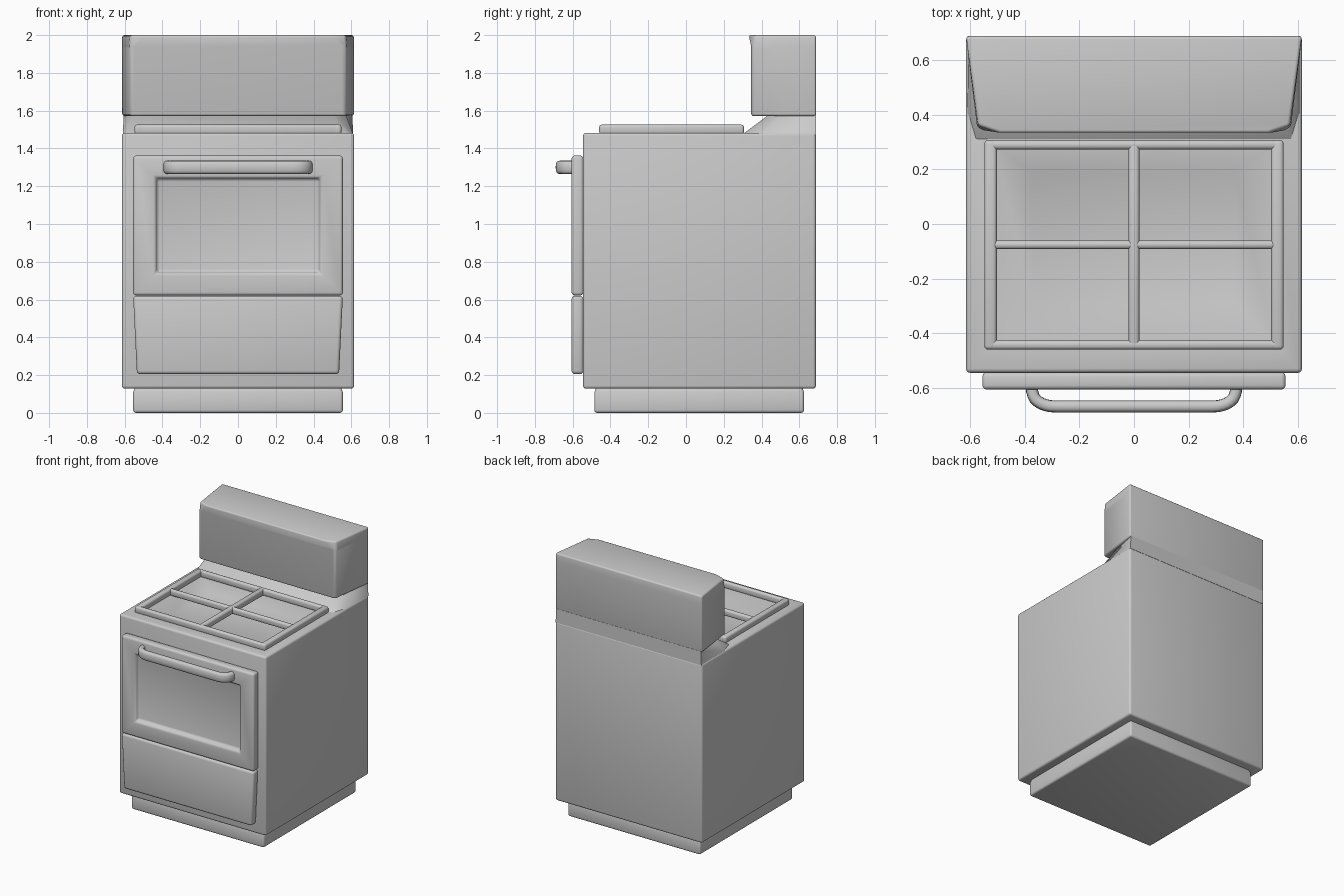
import bpy, bmesh, math
from mathutils import Vector

if "Cube" in bpy.data.objects:
    bpy.data.objects.remove(bpy.data.objects["Cube"])


def loft(name, rings, bevel=0.015, caps=True, segs=3):
    """Skin a list of equal-length point rings, round the sharp edges."""
    bm = bmesh.new()
    rows = [[bm.verts.new(p) for p in r] for r in rings]
    n = len(rows[0])
    for a, b in zip(rows, rows[1:]):
        for i in range(n):
            j = (i + 1) % n
            bm.faces.new((a[i], a[j], b[j], b[i]))
    if caps:
        bm.faces.new(rows[0][::-1])
        bm.faces.new(rows[-1])
    bmesh.ops.recalc_face_normals(bm, faces=bm.faces)
    if bevel:
        edges = [e for e in bm.edges if len(e.link_faces) == 2
                 and e.calc_face_angle() > math.radians(40)]
        bmesh.ops.bevel(bm, geom=edges, offset=bevel, segments=segs,
                        profile=0.5, affect='EDGES', clamp_overlap=True)
    me = bpy.data.meshes.new(name)
    bm.to_mesh(me)
    bm.free()
    ob = bpy.data.objects.new(name, me)
    bpy.context.collection.objects.link(ob)
    bpy.ops.object.select_all(action='DESELECT')
    ob.select_set(True)
    bpy.context.view_layer.objects.active = ob
    bpy.ops.object.shade_smooth_by_angle(angle=math.radians(50))
    return ob


def flat(x, y0, y1, z):
    """Horizontal rectangle, symmetric in x."""
    return [(-x, y0, z), (x, y0, z), (x, y1, z), (-x, y1, z)]


def upright(xb, xt, z0, z1, y):
    """Vertical rectangle facing the front, bottom and top half widths."""
    return [(-xb, y, z0), (xb, y, z0), (xt, y, z1), (-xt, y, z1)]


def box(name, x0, x1, y0, y1, z0, z1, bevel):
    return loft(name, [[(x0, y0, z), (x1, y0, z), (x1, y1, z), (x0, y1, z)]
                       for z in (z0, z1)], bevel)


def mirrored(half, z):
    """Outline at height z from a right-hand half outline (back to front)."""
    return [(x, y, z) for x, y in half] + [(-x, y, z) for x, y in half[::-1]]


# Plinth and cabinet with a shallow sunken cooktop
loft("plinth", [flat(0.555, -0.485, 0.625, 0), flat(0.555, -0.485, 0.625, 0.11),
                flat(0.54, -0.47, 0.61, 0.15)], 0.015)
loft("cabinet", [flat(0.615, -0.545, 0.688, 0.128), flat(0.615, -0.545, 0.688, 1.483),
                 flat(0.51, -0.435, 0.285, 1.483), flat(0.37, -0.29, 0.19, 1.43)], 0.016)

# Sloped neck and overhanging back panel
loft("panel_neck", [mirrored([(0.61, 0.688), (0.61, 0.40), (0.58, 0.30)], 1.475),
                    mirrored([(0.605, 0.688), (0.57, 0.50), (0.50, 0.44)], 1.58)], 0)
lower = [(0.615, 0.688), (0.575, 0.36), (0.56, 0.345)]
upper = [(0.615, 0.688), (0.57, 0.36), (0.49, 0.332)]
loft("back_panel", [mirrored(lower, 1.572), mirrored(lower, 1.94),
                    mirrored(upper, 2.0)], 0.012)

# Burner grate: outer frame bars and crossing bars
z0, z1 = 1.475, 1.526
for s, side in ((-1, "left"), (1, "right")):
    a, b = sorted((s * 0.502, s * 0.548))
    box("grate_bar_" + side, a, b, -0.46, 0.307, z0, z1, 0.014)
for side, a, b in (("front", -0.46, -0.425), ("back", 0.273, 0.307)):
    box("grate_bar_" + side, -0.547, 0.547, a, b, z0, z1, 0.014)
box("grate_cross_bar_long", -0.02, 0.02, -0.45, 0.297, z0, z1, 0.014)
box("grate_cross_bar_wide", -0.53, 0.53, -0.092, -0.06, z0, z1 - 0.002, 0.014)

# Oven door with recessed window, and the drawer below
loft("oven_door", [upright(0.555, 0.555, 0.622, 1.362, -0.543),
                   upright(0.555, 0.555, 0.622, 1.362, -0.606),
                   upright(0.435, 0.435, 0.74, 1.245, -0.606),
                   upright(0.43, 0.43, 0.745, 1.24, -0.575)], 0.016)
loft("drawer", [upright(0.535, 0.555, 0.205, 0.62, y) for y in (-0.543, -0.606)], 0.018)

# Door handle: oval section swept along a rounded path
half = [(0.375, -0.59), (0.373, -0.612)]
for k in range(1, 8):
    t = k / 7 * math.pi / 2
    half.append((0.29 + 0.08 * math.cos(t), -0.618 - 0.05 * math.sin(t)))
path = [Vector((x, y, 1.30)) for x, y in half]
path += [Vector((-p.x, p.y, p.z)) for p in path[::-1]]
rings = []
for i, p in enumerate(path):
    d = (path[min(i + 1, len(path) - 1)] - path[max(i - 1, 0)]).normalized()
    side = d.cross(Vector((0, 0, 1)))
    ring = []
    for k in range(16):
        c, s = math.cos(k * math.pi / 8), math.sin(k * math.pi / 8)
        # superellipse keeps the section softly squared
        ring.append(p + side * 0.022 * math.copysign(abs(c) ** 0.7, c)
                    + Vector((0, 0, 0.035 * math.copysign(abs(s) ** 0.7, s))))
    rings.append(ring)
loft("door_handle", rings, 0)
